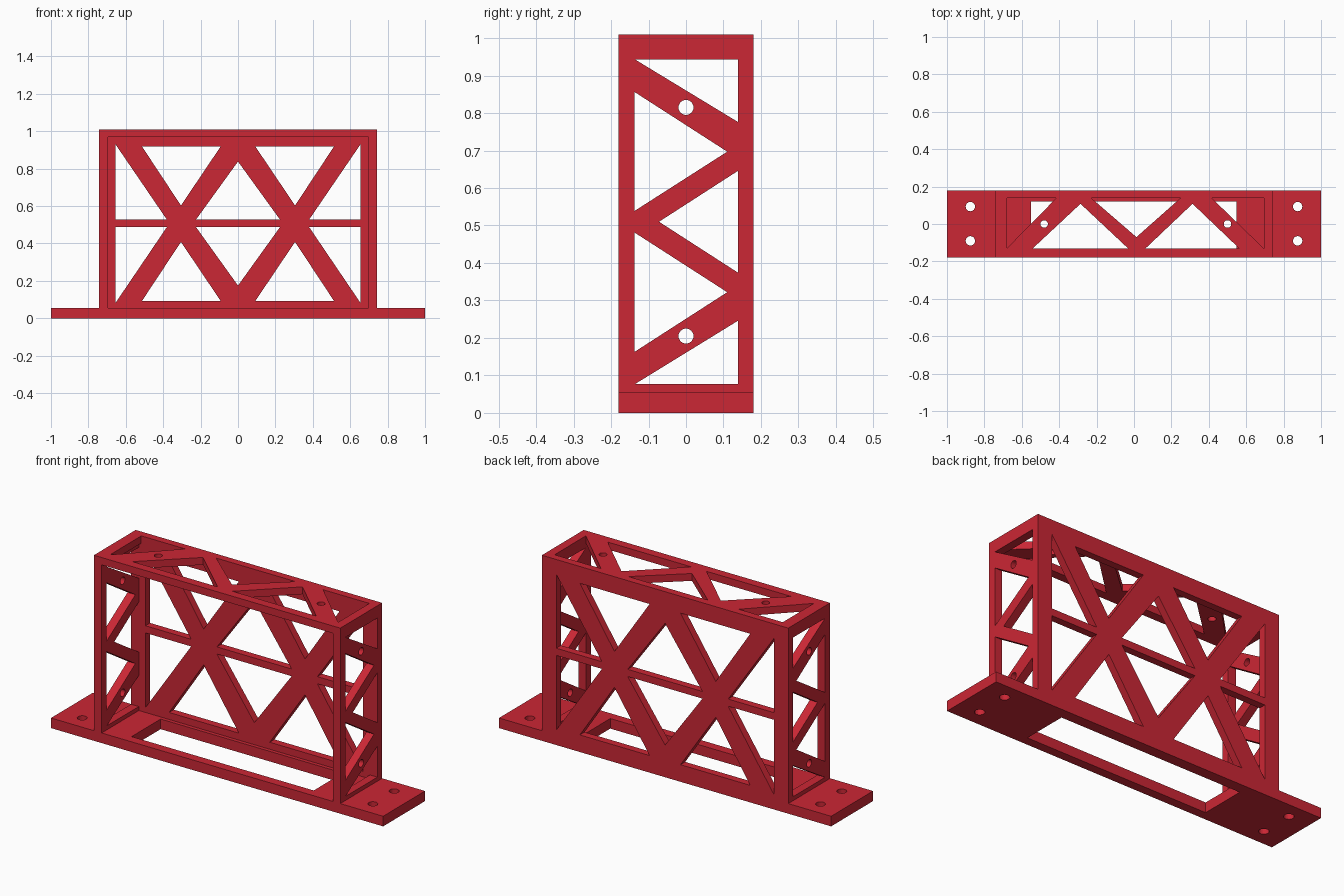
import bpy, bmesh, math

if "Cube" in bpy.data.objects:
    bpy.data.objects.remove(bpy.data.objects["Cube"])

red = bpy.data.materials.new("red_paint")
red.diffuse_color = (0.6, 0.02, 0.035, 1)
red.use_nodes = True
red.node_tree.nodes["Principled BSDF"].inputs["Base Color"].default_value = red.diffuse_color

PLACE = {'X': lambda a, b, d: (d, a, b),
         'Y': lambda a, b, d: (a, d, b),
         'Z': lambda a, b, d: (a, b, d)}


def prisms(name, axis, lo, hi, outlines):
    """Extrude flat outlines along one axis into a single object."""
    bm = bmesh.new()
    for pts in outlines:
        low = [bm.verts.new(PLACE[axis](a, b, lo)) for a, b in pts]
        high = [bm.verts.new(PLACE[axis](a, b, hi)) for a, b in pts]
        bm.faces.new(low)
        bm.faces.new(high)
        for i in range(len(pts)):
            j = (i + 1) % len(pts)
            bm.faces.new((low[i], low[j], high[j], high[i]))
    bmesh.ops.recalc_face_normals(bm, faces=bm.faces)
    me = bpy.data.meshes.new(name)
    bm.to_mesh(me)
    bm.free()
    ob = bpy.data.objects.new(name, me)
    bpy.context.collection.objects.link(ob)
    return ob


def rect(x0, y0, x1, y1):
    return [(x0, y0), (x1, y0), (x1, y1), (x0, y1)]


def circle(x, y, r, n=24):
    return [(x + r * math.cos(2 * math.pi * i / n),
             y + r * math.sin(2 * math.pi * i / n)) for i in range(n)]


def mirrored(outlines):
    return outlines + [[(-a, b) for a, b in p] for p in outlines]


def cut(ob, cutters):
    """Subtract the cutters, bake the result and discard the cutters."""
    for c in cutters:
        c.hide_render = True
        m = ob.modifiers.new("cut", 'BOOLEAN')
        m.operation, m.solver, m.object = 'DIFFERENCE', 'EXACT', c
    dg = bpy.context.evaluated_depsgraph_get()
    baked = bpy.data.meshes.new_from_object(ob.evaluated_get(dg))
    ob.modifiers.clear()
    ob.data = baked
    for c in cutters:
        bpy.data.objects.remove(c)
    ob.data.materials.clear()
    ob.data.materials.append(red)


# Base plate with a long window and four screw holes
base = prisms("base_plate", 'Z', 0, 0.055, [rect(-1, -0.18, 1, 0.18)])
cut(base, [prisms("base_holes", 'Z', -0.1, 0.2,
                  [rect(-0.55, -0.13, 0.547, 0.12)]
                  + [circle(x, y, 0.025) for x in (-0.875, 0.875)
                     for y in (-0.09, 0.093)])])

# Box frame, open at the front and bottom
frame = prisms("truss_frame", 'Z', 0.055, 1.01, [rect(-0.742, -0.18, 0.742, 0.18)])
cavity = prisms("cavity", 'Y', -0.3, 0.14, [rect(-0.695, -0.1, 0.697, 0.97)])

# Back wall: crossed diagonals with a horizontal bar
back = prisms("back_holes", 'Y', 0.1, 0.3, mirrored([
    [(-0.655, 0.93), (-0.655, 0.527), (-0.38, 0.527)],
    [(-0.655, 0.082), (-0.655, 0.488), (-0.38, 0.488)],
    [(-0.513, 0.918), (-0.093, 0.918), (-0.305, 0.603)],
    [(-0.513, 0.093), (-0.093, 0.093), (-0.305, 0.408)]]) + [
    [(-0.225, 0.527), (0.225, 0.527), (0, 0.838)],
    [(-0.225, 0.488), (0.225, 0.488), (0, 0.175)]])

# Both side walls: zigzag truss with two screw holes
side = prisms("side_holes", 'X', -1, 1, [
    [(-0.136, 0.943), (0.139, 0.943), (0.139, 0.776)],
    [(-0.137, 0.856), (0.11, 0.697), (-0.137, 0.539)],
    [(0.139, 0.646), (-0.072, 0.51), (0.139, 0.374)],
    [(-0.137, 0.481), (0.11, 0.322), (-0.137, 0.163)],
    [(-0.136, 0.077), (0.139, 0.077), (0.139, 0.246)],
    circle(0, 0.815, 0.02), circle(0, 0.205, 0.02)])

# Top wall: zigzag truss with two screw holes
top = prisms("top_holes", 'Z', 0.9, 1.2, [
    [(-0.68, 0.139), (-0.415, 0.139), (-0.68, -0.13)],
    [(-0.543, -0.132), (-0.286, 0.108), (-0.03, -0.132)],
    [(-0.229, 0.139), (0.249, 0.139), (0.013, -0.07)],
    [(0.06, -0.132), (0.313, 0.108), (0.564, -0.132)],
    [(0.694, 0.139), (0.415, 0.139), (0.694, -0.13)],
    circle(-0.48, 0, 0.02), circle(0.5, 0, 0.02)])

cut(frame, [cavity, back, side, top])
